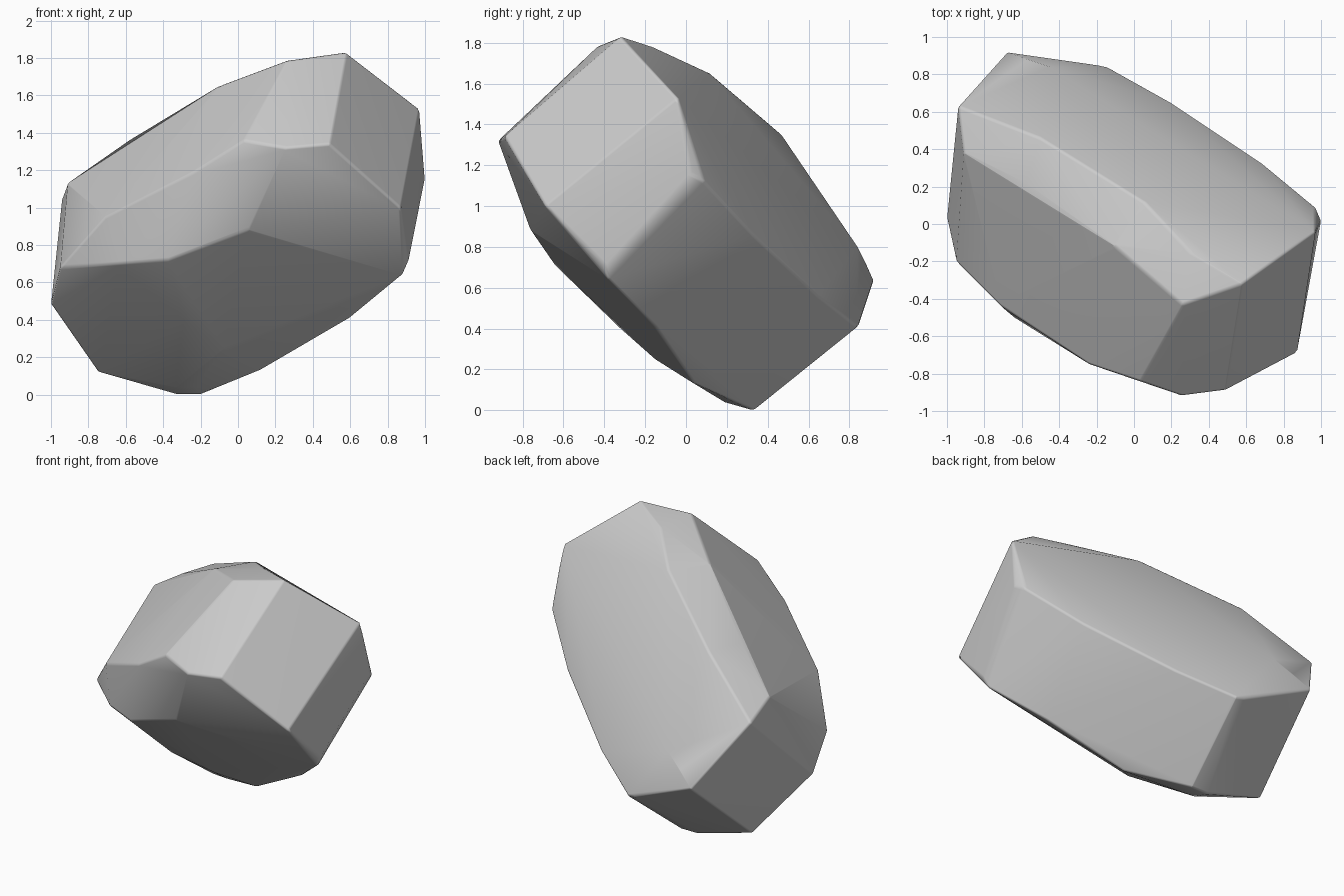
import bpy, bmesh, math

# corner points of each zone of the tilted, bulged block
end_right = [(0.88, -0.38, 0.64), (0.91, -0.40, 0.71), (0.97, 0.09, 1.12), (1.0, 0.02, 1.16),
             (0.97, -0.04, 1.53), (0.58, -0.32, 1.83), (0.26, -0.43, 1.785),
             (0.26, -0.92, 1.32), (0.49, -0.89, 1.34), (0.87, -0.69, 1.0)]
end_left = [(-0.94, 0.63, 1.05), (-0.91, 0.38, 1.13), (-1.0, 0.03, 0.48), (-0.75, 0.34, 0.12),
            (-0.68, 0.92, 0.63), (-0.57, 0.88, 0.72), (-0.14, 0.84, 0.41),
            (-0.33, 0.33, 0.0), (-0.20, 0.33, 0.0)]
top_back = [(0.30, -0.15, 1.775), (0.05, 0.12, 1.65), (-0.50, 0.46, 1.36), (-0.45, 0.84, 0.80)]
top_front = [(-0.10, -0.12, 1.65), (-0.58, 0.22, 1.36)]
back_edge = [(0.68, 0.33, 0.86), (0.20, 0.65, 0.56), (-0.20, 0.85, 0.42)]
front_edge = [(0.03, -0.84, 1.36), (-0.24, -0.75, 1.19), (-0.71, -0.44, 0.95), (-0.95, -0.20, 0.68)]
front_bulge = [(0.05, -0.76, 0.88), (-0.64, -0.50, 0.70), (-0.375, -0.65, 0.72),
               (-0.29, -0.32, 0.40), (-0.075, -0.15, 0.25)]
bottom_edge = [(0.60, -0.15, 0.41), (0.12, 0.04, 0.13), (-0.22, 0.19, 0.04),
               (-0.33, 0.20, 0.04), (-0.65, 0.25, 0.15)]

bm = bmesh.new()
for p in (end_right + end_left + top_back + top_front + back_edge
          + front_edge + front_bulge + bottom_edge):
    bm.verts.new(p)
bmesh.ops.convex_hull(bm, input=bm.verts)
bmesh.ops.delete(bm, geom=[v for v in bm.verts if not v.link_faces], context='VERTS')
bmesh.ops.recalc_face_normals(bm, faces=bm.faces)
mesh = bpy.data.meshes.new("stone_block")
bm.to_mesh(mesh)
bm.free()

stone = bpy.data.objects.new("stone_block", mesh)
bpy.context.collection.objects.link(stone)
bpy.context.view_layer.objects.active = stone
stone.select_set(True)
bpy.ops.object.shade_smooth()

# narrow softened edges, with shading kept flat on the broad faces
bevel = stone.modifiers.new("soft_edges", 'BEVEL')
bevel.width = 0.02
bevel.segments = 2
bevel.limit_method = 'ANGLE'
bevel.angle_limit = math.radians(30)
stone.modifiers.new("even_shading", 'WEIGHTED_NORMAL')
